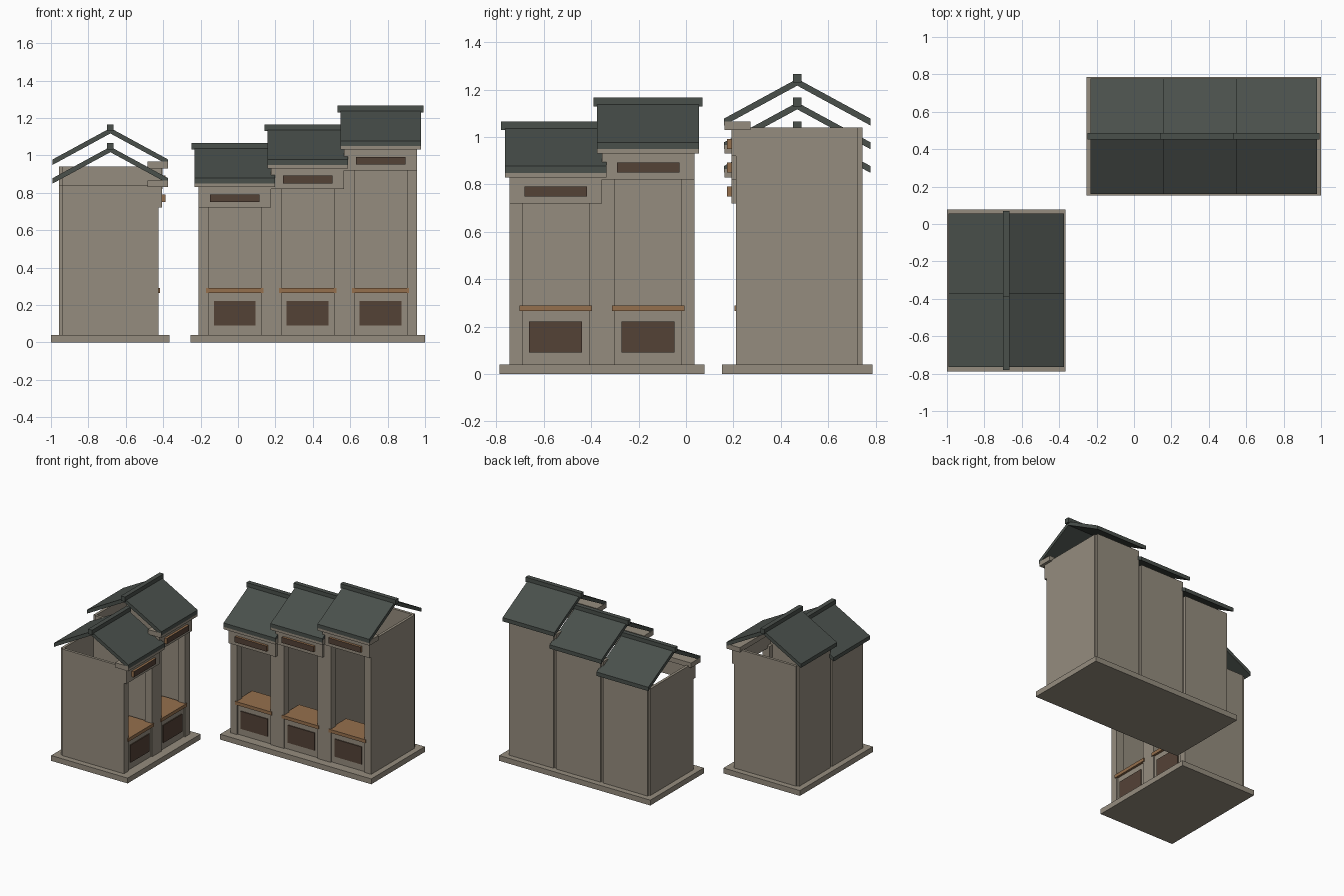
import bpy
import bmesh
from mathutils import Matrix, Vector
from math import pi

if "Cube" in bpy.data.objects:
    bpy.data.objects.remove(bpy.data.objects["Cube"])


def colour(name, rgb):
    m = bpy.data.materials.new(name)
    m.diffuse_color = (*rgb, 1)
    m.use_nodes = True
    m.node_tree.nodes["Principled BSDF"].inputs["Base Color"].default_value = m.diffuse_color
    return m


STONE = colour("grey plaster", (0.30, 0.265, 0.21))
TILE = colour("dark roof tile", (0.068, 0.080, 0.071))
WOOD = colour("warm wood", (0.30, 0.160, 0.075))
DARK = colour("dark brown panel", (0.088, 0.054, 0.037))

PITCH = 0.39      # width of one stall
STEP = 0.10       # each stall is this much taller than the last
RIDGE = 0.3175    # depth of the roof ridge behind the base front


def finish(name, bm, place, mats, front=None):
    """Colour by direction if wanted, place in the world, make an object."""
    bmesh.ops.recalc_face_normals(bm, faces=bm.faces)
    if front is not None:
        for f in bm.faces:
            if f.normal.y < -0.9:
                f.material_index = front
    bm.transform(place)
    me = bpy.data.meshes.new(name)
    bm.to_mesh(me)
    bm.free()
    for m in mats:
        me.materials.append(m)
    ob = bpy.data.objects.new(name, me)
    bpy.context.collection.objects.link(ob)


def box(name, place, mats, x, y, z, front=None):
    bm = bmesh.new()
    bmesh.ops.create_cube(bm, size=1)
    for v in bm.verts:
        v.co = Vector((r[0] + (c + 0.5) * (r[1] - r[0])
                       for c, r in zip(v.co, (x, y, z))))
    finish(name, bm, place, mats, front)


def extruded(name, place, mats, profile, x0, x1):
    """Extrude a (depth, height) profile along the row."""
    bm = bmesh.new()
    face = bm.faces.new([bm.verts.new((x0, y, z)) for y, z in profile])
    ext = bmesh.ops.extrude_face_region(bm, geom=[face])
    for g in ext["geom"]:
        if isinstance(g, bmesh.types.BMVert):
            g.co.x = x1
    finish(name, bm, place, mats)


def stall(tag, place, c, h):
    """One stall centred on c along the row, raised by h."""
    def sym(w):
        return (c - w, c + w)

    half = PITCH / 2
    # body: side walls, back wall and front posts
    for side, s in (("left", -1), ("right", 1)):
        xs = sorted((c + s * (half - 0.02), c + s * half))
        box(f"{tag}_{side}_wall", place, [STONE], xs, (0.06, 0.573), (0.04, 0.84 + h))
        xs = sorted((c + s * 0.14, c + s * half))
        box(f"{tag}_{side}_post", place, [STONE], xs, (0.06, 0.12), (0.04, 0.74 + h))
    box(f"{tag}_back_wall", place, [STONE], sym(half - 0.011), (0.572, 0.592), (0.04, 0.84 + h))
    # lintel, cornice and sign board with a dark face
    box(f"{tag}_lintel", place, [STONE], sym(half), (0.04, 0.10), (0.72 + h, 0.84 + h))
    box(f"{tag}_cornice", place, [STONE], sym(0.215), (0.01, 0.12), (0.83 + h, 0.866 + h))
    box(f"{tag}_sign", place, [WOOD, DARK], sym(0.132), (0.022, 0.042),
        (0.75 + h, 0.792 + h), front=1)
    # counter
    box(f"{tag}_counter_front", place, [STONE], sym(0.142), (0.07, 0.10), (0.04, 0.27))
    box(f"{tag}_counter_panel", place, [DARK], sym(0.112), (0.063, 0.071), (0.09, 0.222))
    box(f"{tag}_counter_top", place, [WOOD], sym(0.153), (0.053, 0.26), (0.265, 0.29))
    # open gable roof: bent sheet plus ridge beam
    run, rise, t = 0.309, 0.168, 0.029
    e, a = 0.878 + h, 0.878 + h + rise
    profile = [(RIDGE - run, e), (RIDGE, a), (RIDGE + run, e),
               (RIDGE + run, e - t), (RIDGE, a - t), (RIDGE - run, e - t)]
    extruded(f"{tag}_roof", place, [TILE], profile, *sym(0.215))
    box(f"{tag}_ridge", place, [TILE], sym(0.23), (RIDGE - 0.017, RIDGE + 0.017),
        (1.03 + h, 1.066 + h))


def row(tag, place, middle, count):
    w = count * PITCH / 2
    box(f"{tag}_base", place, [STONE], (middle - w - 0.0425, middle + w + 0.0425),
        (0, 0.635), (0, 0.04))
    for i in range(count):
        stall(f"{tag}_stall_{i + 1}", place, middle - w + PITCH * (i + 0.5), STEP * i)


# back row faces the front, side row is turned to face right
row("back_row", Matrix.Translation((0, 0.152, 0)), 0.3725, 3)
row("side_row", Matrix.Translation((-0.365, 0, 0)) @ Matrix.Rotation(pi / 2, 4, "Z"), -0.355, 2)
